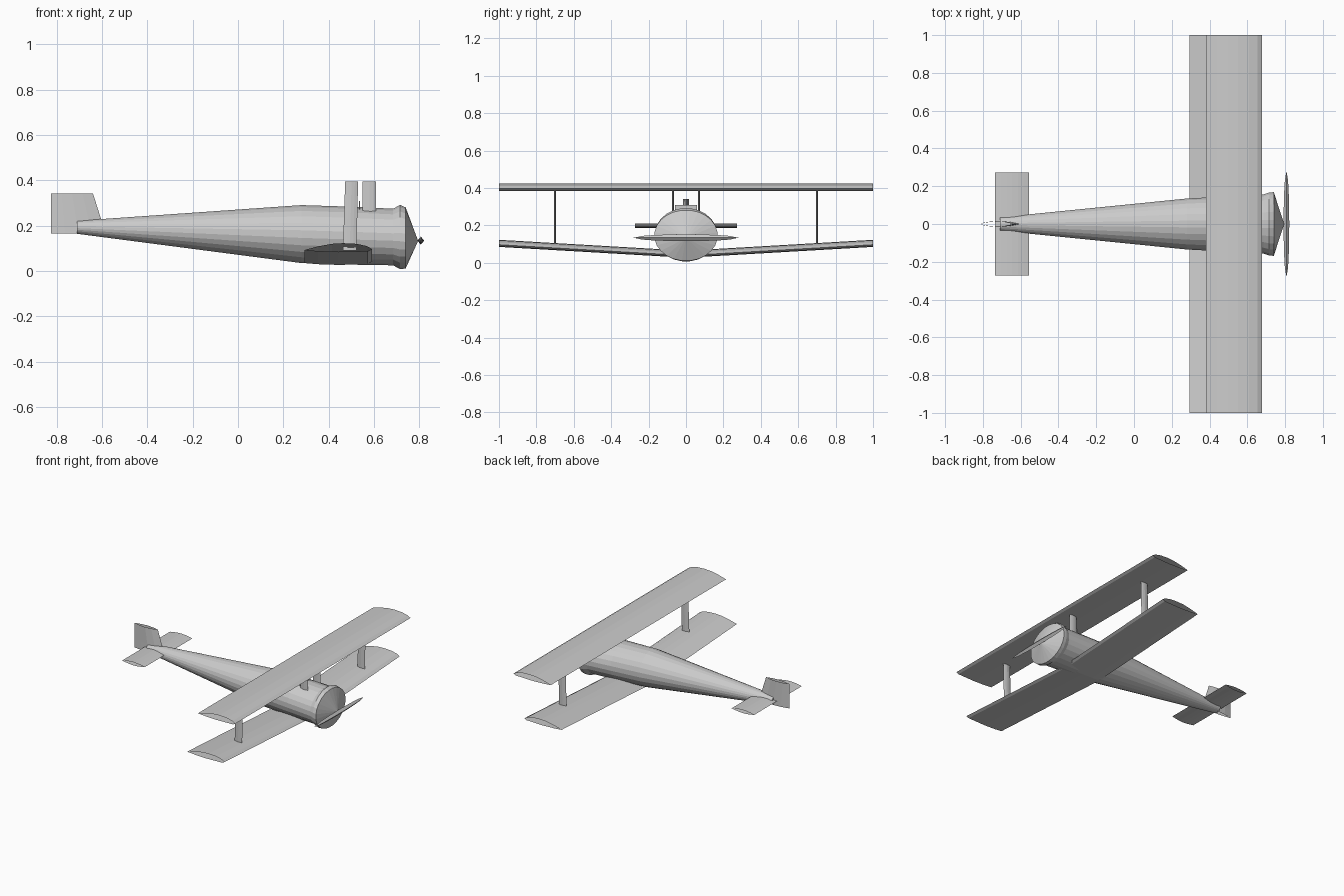
import bpy, bmesh, math
from mathutils import Vector

cube = bpy.data.objects.get("Cube")
if cube:
    bpy.data.objects.remove(cube, do_unlink=True)

grey = bpy.data.materials.new("airframe grey")
grey.use_nodes = True
COLOUR = (0.6, 0.6, 0.6, 1)
grey.diffuse_color = COLOUR
grey.node_tree.nodes["Principled BSDF"].inputs["Base Color"].default_value = COLOUR


def loft(name, rings, caps=False):
    """Skin a list of closed rings; the ends stay open unless capped."""
    bm = bmesh.new()
    loops = [[bm.verts.new(p) for p in ring] for ring in rings]
    n = len(loops[0])
    for a, b in zip(loops, loops[1:]):
        for i in range(n):
            j = (i + 1) % n
            bm.faces.new((a[i], a[j], b[j], b[i]))
    if caps:
        bm.faces.new(loops[0])
        bm.faces.new(loops[-1])
    bmesh.ops.remove_doubles(bm, verts=bm.verts, dist=0.0002)
    bmesh.ops.recalc_face_normals(bm, faces=bm.faces)
    mesh = bpy.data.meshes.new(name)
    bm.to_mesh(mesh)
    bm.free()
    mesh.materials.append(grey)
    obj = bpy.data.objects.new(name, mesh)
    bpy.context.collection.objects.link(obj)
    return obj


# Wing section, as (distance forward of trailing edge, height)
AIRFOIL = [(0, 0.008), (0.06, 0.024), (0.12, 0.035), (0.17, 0.038), (0.23, 0.035),
           (0.275, 0.025), (0.298, 0.012), (0.28, 0.003), (0.15, 0), (0.06, 0.003)]


def wing_ring(x, y, z):
    return [(x + u, y, z + v) for u, v in AIRFOIL]


loft("upper_wing", [wing_ring(0.38, y, 0.385) for y in (-1, 0, 1)])
loft("lower_wing", [wing_ring(0.294, y, 0.027 + 0.058 * abs(y)) for y in (-1, 0, 1)])


def lens(x0, x1, half, steps=4):
    """Symmetric pointed section from x0 to x1, as (x, offset)."""
    top = [(x0 + (x1 - x0) * i / steps, half * math.sin(math.pi * i / steps))
           for i in range(steps + 1)]
    return top + [(x, -t) for x, t in reversed(top[1:-1])]


# Tailplane and fin
tail = lens(-0.735, -0.555, 0.011, 6)
loft("tailplane", [[(x, y, 0.198 + t) for x, t in tail] for y in (-0.272, 0.272)])
loft("tail_fin", [[(x, t, z) for x, t in lens(x0, x1, 0.015)]
                  for x0, x1, z in ((-0.825, -0.585, 0.165), (-0.825, -0.603, 0.225),
                                    (-0.825, -0.64, 0.342))])

# Fuselage stations: x, centre height, half width, half height
STATIONS = [(-0.71, 0.193, 0.036, 0.029), (0.28, 0.163, 0.136, 0.129),
            (0.50, 0.156, 0.148, 0.129), (0.685, 0.15, 0.158, 0.126),
            (0.715, 0.15, 0.168, 0.143), (0.74, 0.146, 0.17, 0.136),
            (0.795, 0.133, 0, 0)]
SIDES = 24


def hull_ring(x, z, w, h):
    angles = [math.tau * (i + 0.5) / SIDES for i in range(SIDES)]
    return [(x, w * math.cos(a), z + h * math.sin(a)) for a in angles]


loft("fuselage", [hull_ring(*s) for s in STATIONS[:4]], caps=True)
loft("engine_cowl", [hull_ring(*s) for s in STATIONS[3:]])

# Propeller: a diamond section swept to points at both tips
blade = []
for i in range(13):
    t = -1 + i / 6
    s = math.sqrt(max(0, 1 - t * t))
    c = Vector((0.807, 0.28 * t, 0.134))
    blade.append([c + Vector((dx * s, 0, dz * s)) for dx, dz in
                  ((0.015, 0), (0, 0.018), (-0.015, 0), (0, -0.018))])
loft("propeller", blade)

# Wing struts, left and right
for side, label in ((1, "left"), (-1, "right")):
    outer = [(0.463, 0.523, 0.09), (0.473, 0.53, 0.395)]
    inner = [(0.55, 0.61, 0.25), (0.55, 0.61, 0.395)]
    for part, y, ends in (("outer_strut", 0.7, outer), ("centre_strut", 0.07, inner)):
        loft(label + "_" + part, [[(x, side * y + t, z) for x, t in lens(a, b, 0.005)]
                                  for a, b, z in ends])

# Windscreen plate ahead of the cockpit
loft("windscreen", [[(x + dx, y, z) for y, z in
                     ((-0.06, 0.26), (0.06, 0.26), (0.06, 0.308), (-0.06, 0.308))]
                    for x, dx in ((0.534, 0), (0.534, 0.005))], caps=True)
